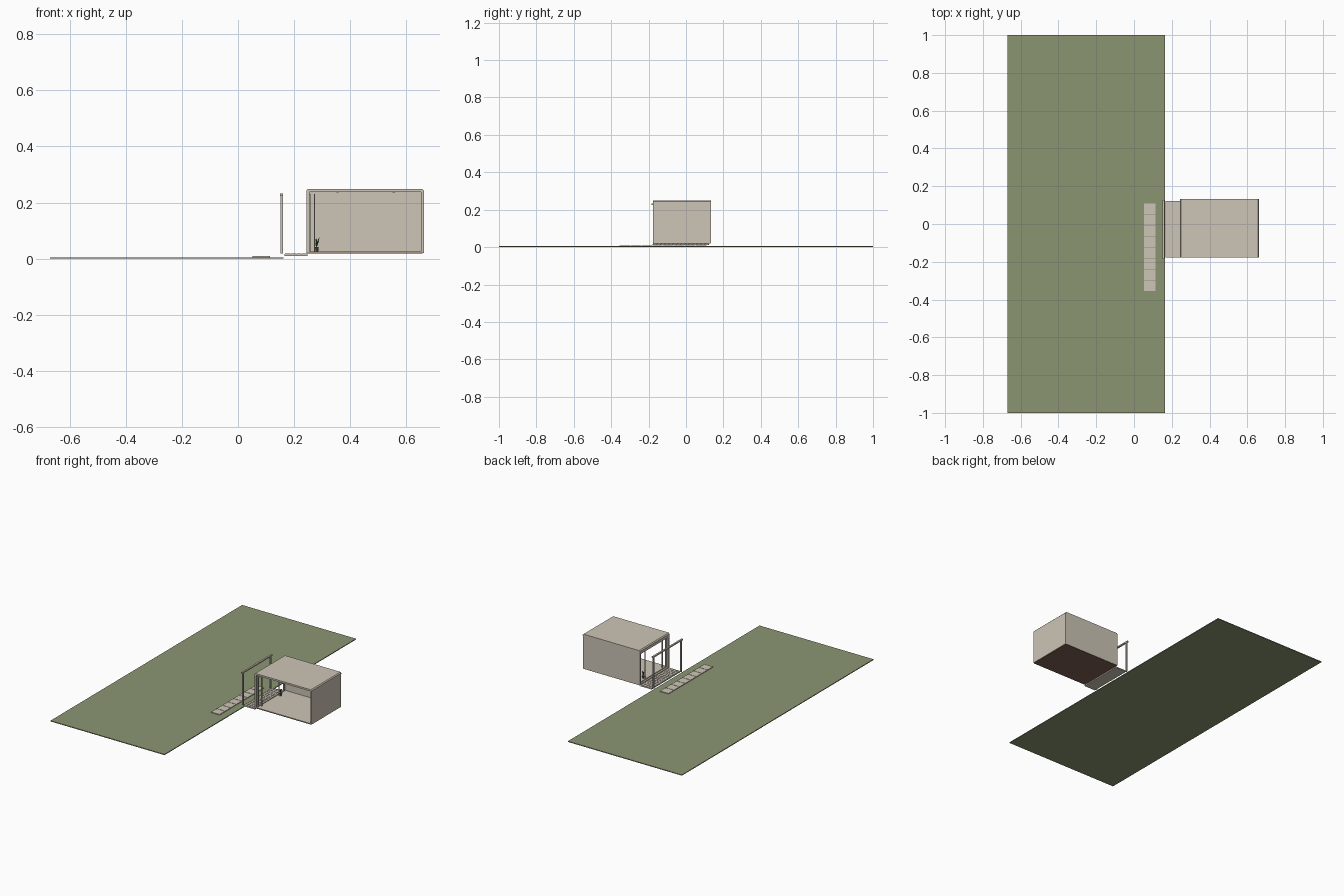
import bpy, bmesh, math

cube = bpy.data.objects.get("Cube")
if cube:
    bpy.data.objects.remove(cube, do_unlink=True)


def material(name, rgb):
    m = bpy.data.materials.new(name)
    m.use_nodes = True
    m.diffuse_color = (*rgb, 1)
    m.node_tree.nodes["Principled BSDF"].inputs["Base Color"].default_value = (*rgb, 1)
    return m


BEIGE = material("warm beige", (0.61, 0.56, 0.47))
GREEN = material("lawn green", (0.26, 0.30, 0.17))
BROWN = material("dark wood brown", (0.21, 0.115, 0.09))
LEAF = material("leaf green", (0.06, 0.10, 0.04))


def finish(name, bm, mat):
    bmesh.ops.recalc_face_normals(bm, faces=bm.faces)
    mesh = bpy.data.meshes.new(name)
    bm.to_mesh(mesh)
    bm.free()
    mesh.materials.append(mat)
    ob = bpy.data.objects.new(name, mesh)
    bpy.context.scene.collection.objects.link(ob)
    return ob


def add_box(bm, x, y, z):
    """Add a box given its (low, high) range on each axis."""
    verts = bmesh.ops.create_cube(bm, size=1)["verts"]
    for v in verts:
        for i, (lo, hi) in enumerate((x, y, z)):
            v.co[i] = lo if v.co[i] < 0 else hi


def box(name, x, y, z, mat=BEIGE, bevel=0):
    bm = bmesh.new()
    add_box(bm, x, y, z)
    ob = finish(name, bm, mat)
    if bevel:
        mod = ob.modifiers.new("chamfer", "BEVEL")
        mod.width = bevel
        mod.segments = 1
    return ob


# Lawn
box("lawn", (-0.67, 0.163), (-1, 1), (0, 0.005), GREEN)

# Row of stepping stones
pitch = 0.0583
for i in range(8):
    y = -0.355 + i * pitch
    box(f"stepping_stone_{i + 1}", (0.052, 0.114), (y, y + pitch - 0.003), (0.005, 0.0095))

# Deck: slab with a grid of thin tiles
XD, YD = (0.166, 0.248), (-0.178, 0.122)
box("deck_slab", XD, YD, (0.010, 0.017))
bm = bmesh.new()
cols, rows = 4, 14
dx, dy = (XD[1] - XD[0]) / cols, (YD[1] - YD[0]) / rows
for i in range(cols):
    for j in range(rows):
        x, y = XD[0] + i * dx, YD[0] + j * dy
        add_box(bm, (x + 0.001, x + dx - 0.001), (y + 0.001, y + dy - 0.001), (0.017, 0.0185))
finish("deck_tiles", bm, BEIGE)

# Railing at the outer edge of the deck
for side, y in (("front", -0.172), ("back", 0.116)):
    box(f"railing_post_{side}", (0.152, 0.161), (y - 0.0045, y + 0.0045), (0.018, 0.226))
box("railing_top", (0.150, 0.161), (-0.184, 0.128), (0.224, 0.232))

# House shell, open to the front
X0, X1, Y0, Y1, TOP = 0.244, 0.662, -0.177, 0.133, 0.249
box("floor_base", (X0 + 0.004, X1 - 0.004), (Y0, Y1 - 0.002), (0.019, 0.022), BROWN)
box("floor", (X0 + 0.006, X1 - 0.006), (Y0 + 0.001, Y1 - 0.004), (0.022, 0.025))
box("back_wall", (X0 + 0.004, X1 - 0.004), (Y1 - 0.010, Y1), (0.021, 0.238))
box("end_wall", (X1 - 0.010, X1), (Y0, Y1 - 0.003), (0.021, 0.238))

# Roof with chamfered long edges, drawn in profile
c, under = 0.006, 0.238
profile = [(X0, under), (X0, TOP - c), (X0 + c, TOP), (X1 - c, TOP), (X1, TOP - c), (X1, under)]
bm = bmesh.new()
face = bm.faces.new([bm.verts.new((x, Y0, z)) for x, z in profile])
ext = bmesh.ops.extrude_face_region(bm, geom=[face])["geom"]
bmesh.ops.translate(bm, vec=(0, Y1 - Y0, 0),
                    verts=[g for g in ext if isinstance(g, bmesh.types.BMVert)])
finish("roof", bm, BEIGE)

# Ceiling spots
for i, x in enumerate((0.355, 0.555)):
    box(f"ceiling_spot_{i + 1}", (x - 0.004, x + 0.004), (-0.03, -0.022), (0.235, 0.239))


def frame(name, x, y, z, w):
    """Rectangular frame standing across x."""
    bm = bmesh.new()
    add_box(bm, x, (y[0], y[0] + w), z)
    add_box(bm, x, (y[1] - w, y[1]), z)
    add_box(bm, x, (y[0] + w, y[1] - w), (z[0], z[0] + w * 0.4))
    add_box(bm, x, (y[0] + w, y[1] - w), (z[1] - w, z[1]))
    return finish(name, bm, BEIGE)


# Side entrance: outer surround and inner door frame
frame("entrance_surround", (X0, X0 + 0.011), (Y0, Y1), (0.021, under), 0.014)
frame("door_frame", (0.255, 0.261), (Y0 + 0.012, Y1 - 0.014), (0.025, 0.228), 0.012)

# Inner rail by the entrance
for side, y in (("front", -0.142), ("back", 0.04)):
    box(f"inner_post_{side}", (0.270, 0.275), (y - 0.0025, y + 0.0025), (0.025, 0.228))
box("inner_rail", (0.270, 0.275), (-0.150, 0.048), (0.226, 0.231))

# Small potted plant
px, py = 0.281, 0.045
bm = bmesh.new()
bmesh.ops.create_cone(bm, cap_ends=True, segments=10, radius1=0.005, radius2=0.007, depth=0.016)
bmesh.ops.translate(bm, vec=(px, py, 0.033), verts=bm.verts)
finish("plant_pot", bm, BROWN)
bm = bmesh.new()
for i in range(9):
    a = i * 2.4
    r = 0.005 + 0.005 * (i % 3) / 2
    z = 0.052 + 0.003 * i
    base = bm.verts.new((px, py, 0.040))
    tip = bm.verts.new((px + r * math.cos(a), py + r * math.sin(a), z))
    s = (0.003 * math.sin(a), -0.003 * math.cos(a))
    mid = [bm.verts.new((px + r * 0.6 * math.cos(a) + k * s[0],
                         py + r * 0.6 * math.sin(a) + k * s[1], z - 0.006)) for k in (-1, 1)]
    bm.faces.new((base, mid[0], tip, mid[1]))
finish("plant_leaves", bm, LEAF)
